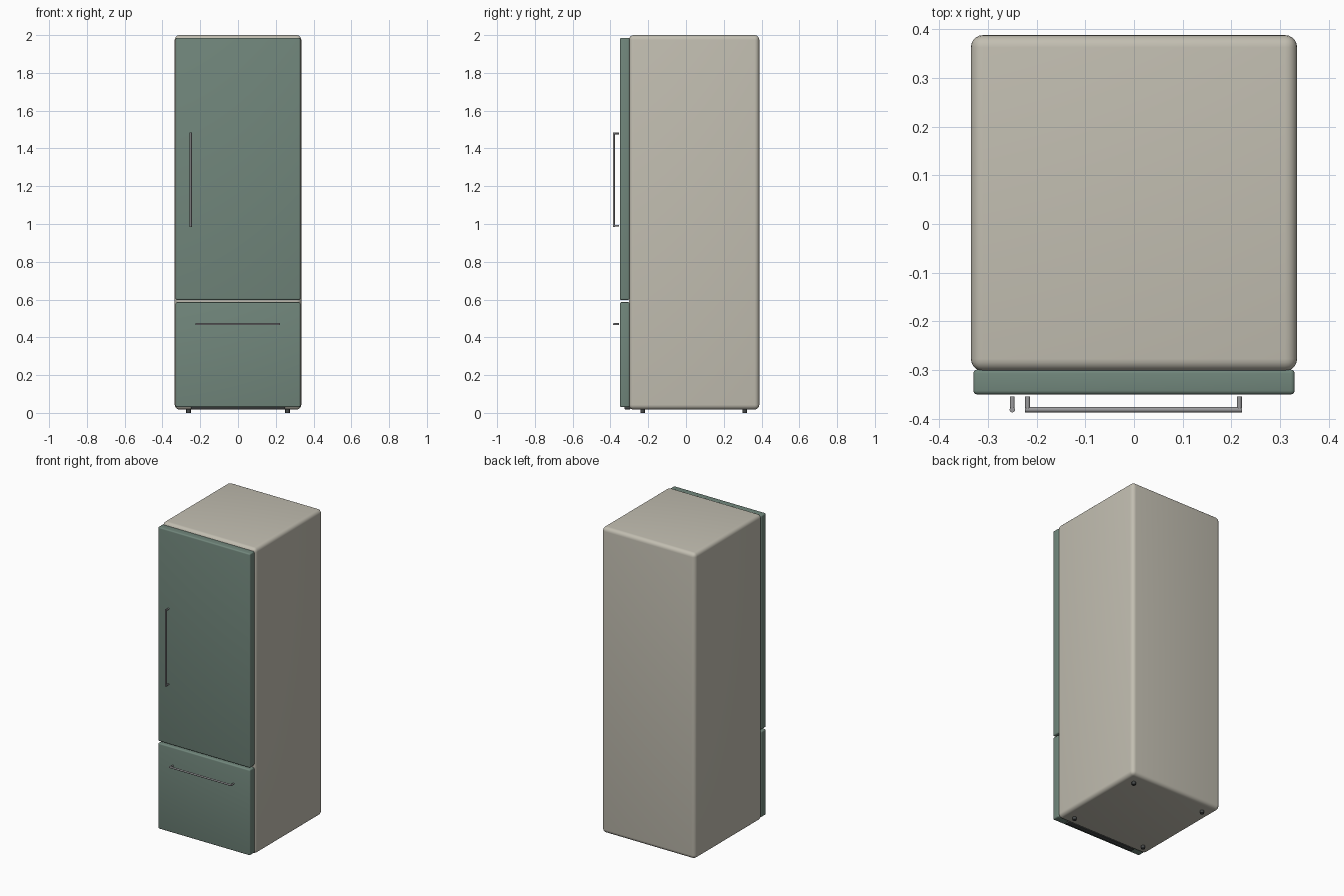
import bpy
import math
from mathutils import Vector

cube = bpy.data.objects.get("Cube")
if cube:
    bpy.data.objects.remove(cube, do_unlink=True)


def material(name, rgb, rough=0.6):
    m = bpy.data.materials.new(name)
    m.use_nodes = True
    m.diffuse_color = (*rgb, 1)
    bsdf = m.node_tree.nodes["Principled BSDF"]
    bsdf.inputs["Base Color"].default_value = (*rgb, 1)
    bsdf.inputs["Roughness"].default_value = rough
    return m


CREAM = material("warm cream enamel", (0.54, 0.515, 0.44))
GREEN = material("sage green", (0.165, 0.24, 0.2))
STEEL = material("brushed steel", (0.33, 0.33, 0.34), 0.4)
DARK = material("dark rubber", (0.06, 0.065, 0.065))


def finish(obj, name, mat):
    obj.name = name
    obj.data.materials.append(mat)
    bpy.ops.object.shade_smooth_by_angle(angle=math.radians(40))
    return obj


def rounded_box(name, low, high, mat, radius, segments=4):
    low, high = Vector(low), Vector(high)
    bpy.ops.mesh.primitive_cube_add(size=1, location=(low + high) / 2)
    obj = bpy.context.object
    obj.scale = high - low
    bpy.ops.object.transform_apply(location=False, rotation=False, scale=True)
    bevel = obj.modifiers.new("Rounded edges", "BEVEL")
    bevel.width = radius
    bevel.segments = segments
    bpy.ops.object.modifier_apply(modifier=bevel.name)
    return finish(obj, name, mat)


def rod(name, start, end, radius, mat, sides=16):
    start, end = Vector(start), Vector(end)
    axis = end - start
    bpy.ops.mesh.primitive_cylinder_add(vertices=sides, radius=radius,
                                        depth=axis.length, location=(start + end) / 2)
    obj = bpy.context.object
    obj.rotation_euler = axis.to_track_quat("Z", "Y").to_euler()
    return finish(obj, name, mat)


def handle(name, start, end, radius=0.0055):
    # Long bar held by a post at each end
    start, end = Vector(start), Vector(end)
    inset = (end - start).normalized() * radius
    rod(name + "_bar", start, end, radius, STEEL)
    for label, p in (("first", start + inset), ("second", end - inset)):
        rod(f"{name}_{label}_post", p, (p.x, -0.354, p.z), radius * 0.9, STEEL)


# Cabinet
rounded_box("cabinet", (-0.335, -0.302, 0.018), (0.335, 0.388, 2.0), CREAM, 0.025, 5)

# Door and freezer drawer
rounded_box("upper_door", (-0.33, -0.35, 0.598), (0.33, -0.299, 1.986), GREEN, 0.008)
rounded_box("freezer_drawer", (-0.33, -0.35, 0.03), (0.33, -0.299, 0.586), GREEN, 0.008)

# Handles
handle("door_handle", (-0.25, -0.3815, 0.985), (-0.25, -0.3815, 1.485))
handle("drawer_handle", (-0.224, -0.3815, 0.47), (0.222, -0.3815, 0.47))

# Toe grille under the drawer
rounded_box("toe_grille", (-0.25, -0.325, 0.019), (0.25, -0.295, 0.038), DARK, 0.002, 2)

# Feet
for side, x in (("right", -0.262), ("left", 0.262)):
    for end, y in (("front", -0.23), ("back", 0.31)):
        rod(f"{end}_{side}_foot", (x, y, 0), (x, y, 0.025), 0.012, DARK)
